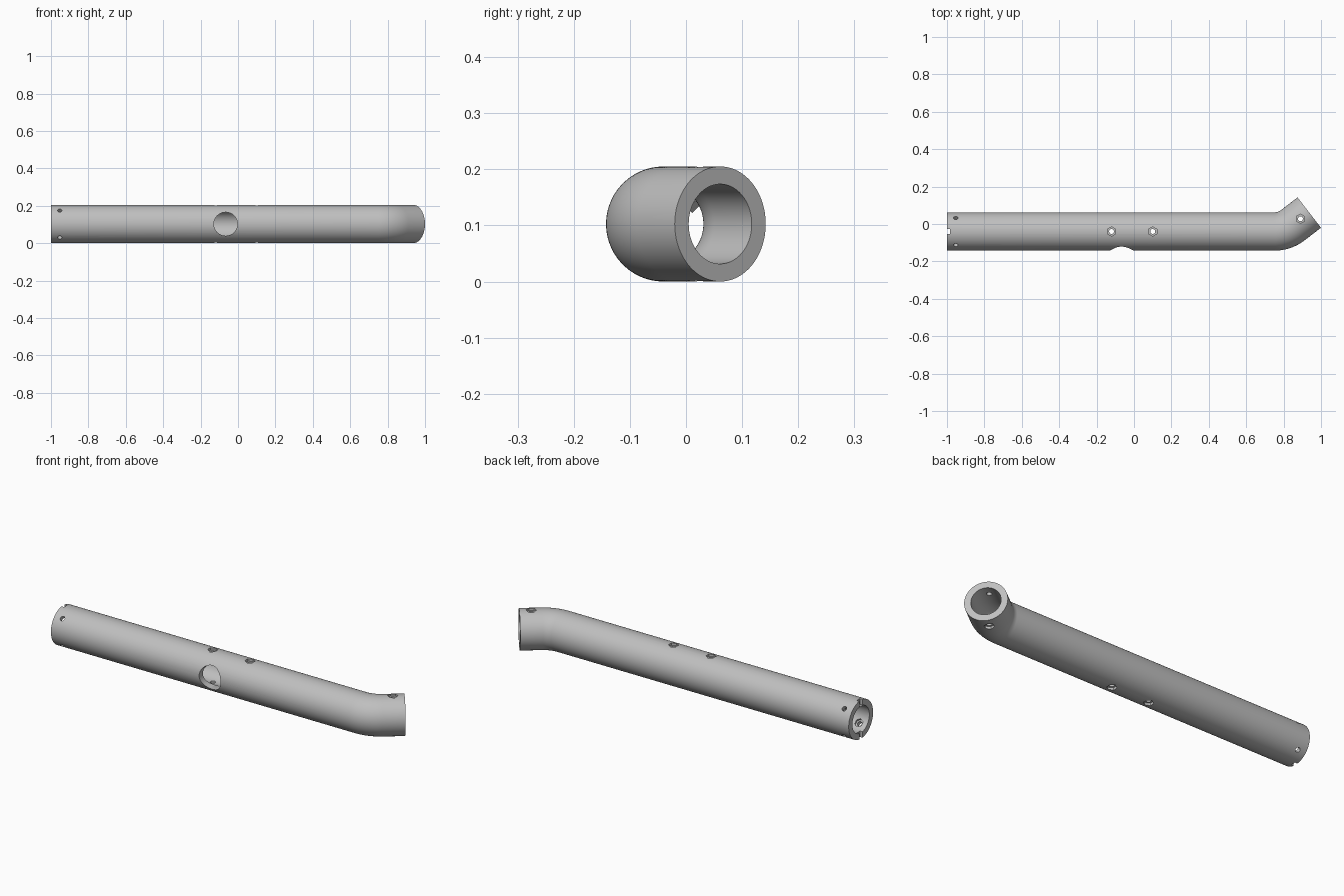
import bpy, bmesh
from math import sin, cos, pi, radians
from mathutils import Vector, Matrix

cube = bpy.data.objects.get("Cube")
if cube:
    bpy.data.objects.remove(cube)

R_OUT, R_IN = 0.1025, 0.071
AXIS_Y, AXIS_Z = -0.04, 0.1025
BEND_X, BEND_R, BEND = 0.75, 0.163, radians(37.7)
SIDES, STEPS = 96, 16

grey = bpy.data.materials.new("warm_grey")
grey.use_nodes = True
colour = (0.52, 0.52, 0.52, 1)
grey.diffuse_color = colour
grey.node_tree.nodes["Principled BSDF"].inputs["Base Color"].default_value = colour


def make_object(name, bm):
    bmesh.ops.recalc_face_normals(bm, faces=bm.faces)
    mesh = bpy.data.meshes.new(name)
    bm.to_mesh(mesh)
    bm.free()
    mesh.materials.append(grey)
    obj = bpy.data.objects.new(name, mesh)
    bpy.context.collection.objects.link(obj)
    return obj


def build_tube():
    # Centre line: straight run, bend, short angled end
    path = [(Vector((-1, AXIS_Y, AXIS_Z)), 0)]
    for i in range(STEPS + 1):
        a = BEND * i / STEPS
        path.append((Vector((BEND_X + BEND_R * sin(a),
                             AXIS_Y + BEND_R * (1 - cos(a)), AXIS_Z)), a))
    path.append((Vector((0.937, 0.061, AXIS_Z)), BEND))

    bm = bmesh.new()

    def skin(radius):
        rings = []
        for p, a in path:
            side = Vector((-sin(a), cos(a), 0))
            rings.append([bm.verts.new(p + radius * (side * cos(t) + Vector((0, 0, sin(t)))))
                          for t in (2 * pi * k / SIDES for k in range(SIDES))])
        for r0, r1 in zip(rings, rings[1:]):
            bridge(r0, r1)
        return rings

    def bridge(r0, r1):
        for k in range(SIDES):
            n = (k + 1) % SIDES
            bm.faces.new((r0[k], r0[n], r1[n], r1[k]))

    outer, inner = skin(R_OUT), skin(R_IN)
    bridge(outer[0], inner[0])
    bridge(outer[-1], inner[-1])
    return make_object("bent_tube", bm)


tube = build_tube()


def cut(cutter):
    cutter.hide_render = True
    mod = tube.modifiers.new("cut", "BOOLEAN")
    mod.operation, mod.solver, mod.object = "DIFFERENCE", "EXACT", cutter
    bpy.context.view_layer.objects.active = tube
    bpy.ops.object.modifier_apply(modifier=mod.name)
    bpy.data.objects.remove(cutter)


def drill(start, end, radius, sides=32):
    # Prism-shaped cutter between two points
    start, end = Vector(start), Vector(end)
    d = end - start
    bm = bmesh.new()
    bmesh.ops.create_cone(bm, cap_ends=True, segments=sides, radius1=radius,
                          radius2=radius, depth=d.length,
                          matrix=Matrix.Translation((start + end) / 2)
                          @ d.to_track_quat("Z", "Y").to_matrix().to_4x4())
    cut(make_object("drill_cutter", bm))


# Large round opening in the front wall
drill((-0.066, -0.3, AXIS_Z), (-0.066, AXIS_Y, AXIS_Z), 0.063, 64)

# Vertical bolt holes with hexagonal pockets
for x, y in ((-0.12, AXIS_Y), (0.1, AXIS_Y), (0.89, 0.028)):
    drill((x, y, -0.1), (x, y, 0.3), 0.013)
    for s in (-1, 1):
        drill((x, y, AXIS_Z + s * 0.089), (x, y, AXIS_Z + s * 0.15), 0.025, 6)

# Diagonal screw holes at the straight end, nut pockets on the inside
centre = Vector((-0.953, AXIS_Y, AXIS_Z))
for k in range(4):
    a = radians(45 + 90 * k)
    out = Vector((0, cos(a), sin(a)))
    drill(centre + out * 0.03, centre + out * 0.15, 0.012)
    drill(centre + out * 0.05, centre + out * 0.08, 0.022, 6)

# Alignment notch across the top and bottom of the straight end
bm = bmesh.new()
bmesh.ops.create_cube(bm, size=1, matrix=Matrix.Translation((-1, AXIS_Y, AXIS_Z))
                      @ Matrix.Diagonal((0.03, 0.026, 0.4, 1)))
cut(make_object("notch_cutter", bm))

# Smooth walls with crisp rims
bpy.ops.object.select_all(action="DESELECT")
tube.select_set(True)
bpy.context.view_layer.objects.active = tube
bpy.ops.object.shade_smooth_by_angle(angle=radians(30))
